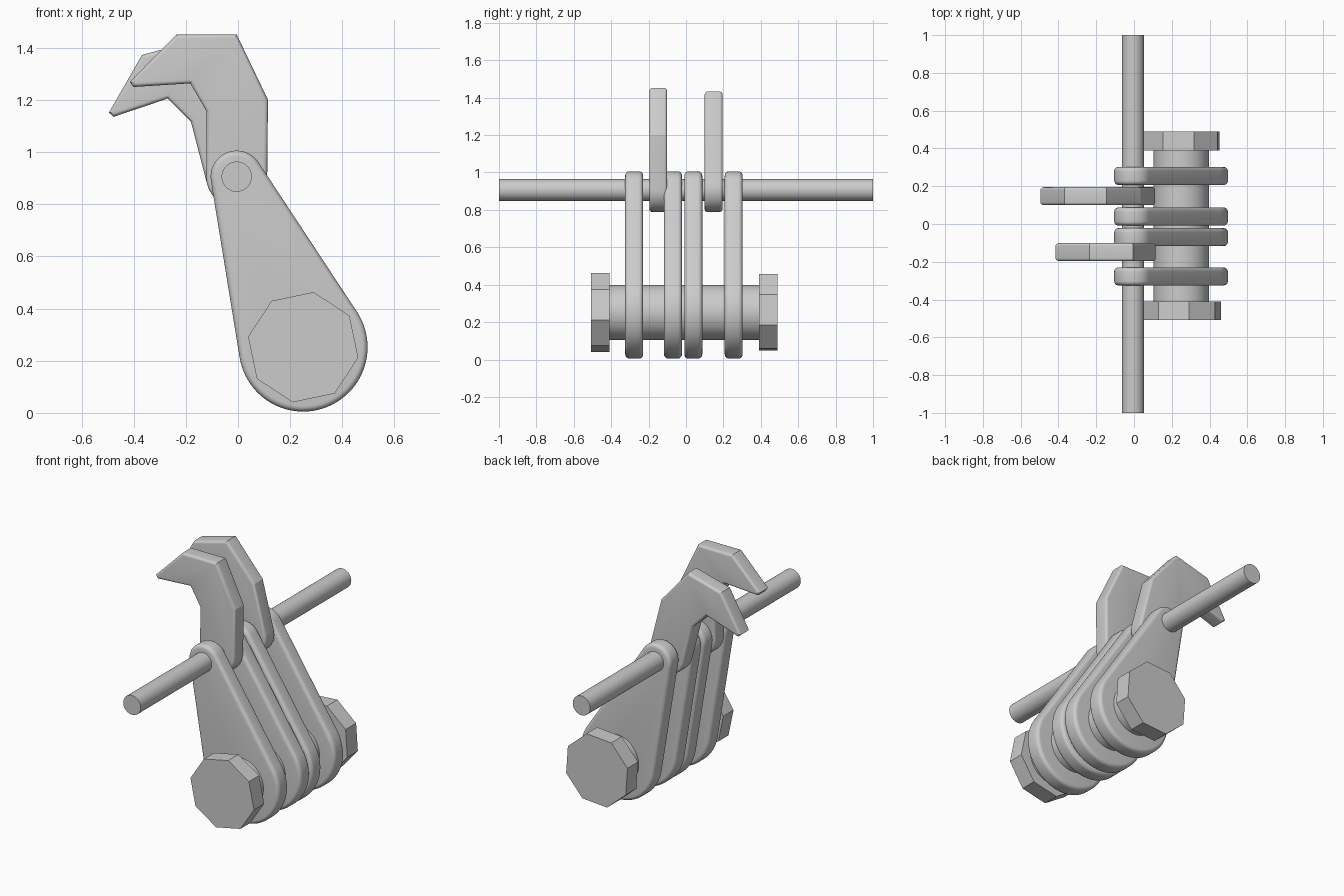
import bpy
import bmesh
from math import pi, cos, sin, atan2, acos, hypot, radians

cube = bpy.data.objects.get("Cube")
if cube:
    bpy.data.objects.remove(cube, do_unlink=True)

steel = bpy.data.materials.new("light grey steel")
steel.use_nodes = True
GREY = (0.6, 0.6, 0.6, 1.0)
steel.diffuse_color = GREY
steel.node_tree.nodes["Principled BSDF"].inputs["Base Color"].default_value = GREY

ROD = (-0.005, 0.906)     # rod axis in x, z
BOLT = (0.25, 0.252)      # bolt axis in x, z
THICK = 0.095             # plate and hook thickness


def arc(center, radius, start, end, steps):
    """Points on an arc in the x, z plane."""
    angles = [start + (end - start) * i / steps for i in range(steps + 1)]
    return [(center[0] + radius * cos(a), center[1] + radius * sin(a)) for a in angles]


def circle(center, radius, sides, turn=0.0):
    return arc(center, radius, turn, turn + 2 * pi, sides)[:-1]


def slab(name, outline, y0, y1, bevel=0.0):
    """Extrude an x, z outline along y, with optional rounded rims."""
    bm = bmesh.new()
    cap = bm.faces.new([bm.verts.new((x, y0, z)) for x, z in outline])
    side = bmesh.ops.extrude_face_region(bm, geom=[cap], use_keep_orig=True)
    moved = [g for g in side["geom"] if isinstance(g, bmesh.types.BMVert)]
    bmesh.ops.translate(bm, verts=moved, vec=(0, y1 - y0, 0))
    bmesh.ops.recalc_face_normals(bm, faces=bm.faces[:])
    if bevel:
        rims = [e for e in bm.edges if abs(e.verts[0].co.y - e.verts[1].co.y) < 1e-5]
        bmesh.ops.bevel(bm, geom=rims, offset=bevel, segments=5, profile=0.5,
                        affect='EDGES', clamp_overlap=False)
        bmesh.ops.recalc_face_normals(bm, faces=bm.faces[:])
    mesh = bpy.data.meshes.new(name)
    bm.to_mesh(mesh)
    bm.free()
    mesh.materials.append(steel)
    obj = bpy.data.objects.new(name, mesh)
    bpy.context.collection.objects.link(obj)
    bpy.ops.object.select_all(action='DESELECT')
    obj.select_set(True)
    bpy.context.view_layer.objects.active = obj
    bpy.ops.object.shade_smooth_by_angle(angle=radians(20))
    return obj


# Long thin rod and thick bolt shaft
slab("rod", circle(ROD, 0.058, 48), -1.0, 1.0)
slab("bolt_shaft", circle(BOLT, 0.147, 64), -0.42, 0.40)

# Octagonal bolt heads
slab("front_bolt_head", circle(BOLT, 0.215, 8, radians(34.3)), -0.507, -0.41)
slab("back_bolt_head", circle(BOLT, 0.215, 8, radians(26.5)), 0.39, 0.49)

# Link plates: two round ends joined by tangent sides
BIG, SMALL = 0.247, 0.1
dx, dz = ROD[0] - BOLT[0], ROD[1] - BOLT[1]
lean = atan2(dz, dx)
spread = acos((BIG - SMALL) / hypot(dx, dz))
plate = (arc(ROD, SMALL, lean - spread, lean + spread, 24)
         + arc(BOLT, BIG, lean + spread, lean + 2 * pi - spread, 48))
for i, y in enumerate((-0.325, -0.117, -0.008, 0.207)):
    slab(f"link_plate_{i + 1}", plate, y, y + THICK, 0.022)

# Hooks: angular claw with a round end on the rod, the back one tipped forward
claw = [(0.12, 0.295), (0.0, 0.545), (-0.23, 0.545), (-0.41, 0.364), (-0.396, 0.344),
        (-0.178, 0.358), (-0.115, 0.25)]
claw += arc((0, 0), 0.117, pi, 2 * pi, 24)
for name, y, tilt in (("front_hook", -0.196, 0), ("back_hook", 0.1, radians(15))):
    c, s = cos(tilt), sin(tilt)
    outline = [(ROD[0] + x * c - z * s, ROD[1] + x * s + z * c) for x, z in claw]
    slab(name, outline, y, y + THICK, 0.015)
